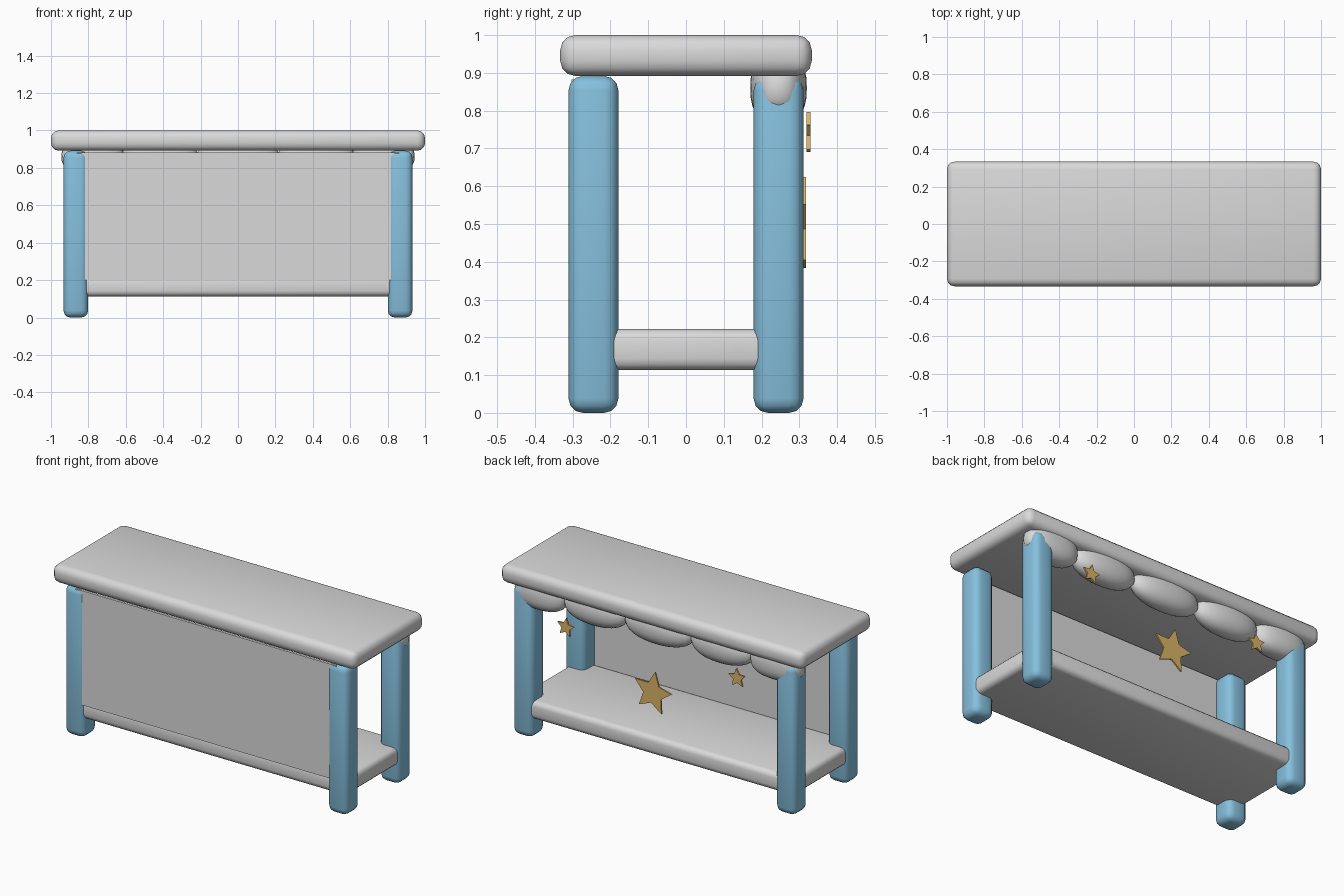
import bpy, bmesh, math

if "Cube" in bpy.data.objects:
    bpy.data.objects.remove(bpy.data.objects["Cube"])


def material(name, rgb):
    m = bpy.data.materials.new(name)
    m.diffuse_color = (*rgb, 1)
    m.use_nodes = True
    m.node_tree.nodes["Principled BSDF"].inputs["Base Color"].default_value = m.diffuse_color
    return m


GREY = material("pale grey", (0.7, 0.7, 0.7))
BLUE = material("sky blue", (0.24, 0.53, 0.73))
GOLD = material("gold", (0.70, 0.46, 0.13))


def finish(name, bm, mat, angle=40):
    bmesh.ops.recalc_face_normals(bm, faces=bm.faces)
    me = bpy.data.meshes.new(name)
    bm.to_mesh(me)
    bm.free()
    me.materials.append(mat)
    for p in me.polygons:
        p.use_smooth = True
    me.set_sharp_from_angle(angle=math.radians(angle))
    ob = bpy.data.objects.new(name, me)
    bpy.context.collection.objects.link(ob)
    return ob


def box(name, lo, hi, mat, bevel=0.0, segments=3):
    bm = bmesh.new()
    bmesh.ops.create_cube(bm, size=1)
    for v in bm.verts:
        v.co = [(a + b) / 2 + c * (b - a) for a, b, c in zip(lo, hi, v.co)]
    if bevel:
        bmesh.ops.bevel(bm, geom=bm.edges[:], offset=bevel, segments=segments,
                        profile=0.5, affect='EDGES')
    return finish(name, bm, mat)


def blob(name, centre, radii, mat, power):
    # sphere squared off slightly towards a rounded box
    bm = bmesh.new()
    bmesh.ops.create_uvsphere(bm, u_segments=24, v_segments=14, radius=1)
    for v in bm.verts:
        v.co = [c + r * math.copysign(abs(k) ** power, k)
                for c, r, k in zip(centre, radii, v.co)]
    return finish(name, bm, mat)


def star(name, x, z, radius, y0, y1, tilt, mat):
    bm = bmesh.new()
    ring = []
    for i in range(10):
        r = radius if i % 2 == 0 else radius * 0.48
        a = math.radians(90 + 36 * i - tilt)
        ring.append(bm.verts.new((x + r * math.cos(a), y0, z + r * math.sin(a))))
    face = bm.faces.new(ring)
    out = bmesh.ops.extrude_face_region(bm, geom=[face])
    for v in out["geom"]:
        if isinstance(v, bmesh.types.BMVert):
            v.co.y = y1
    return finish(name, bm, mat, 20)


# counter top, lower shelf and front panel
box("counter_top", (-1, -0.333, 0.892), (1, 0.333, 1), GREY, 0.04)
box("lower_shelf", (-0.92, -0.297, 0.113), (0.92, 0.297, 0.222), GREY, 0.03)
box("front_panel", (-0.86, -0.303, 0.2), (0.86, -0.288, 0.882), GREY)

# four legs
for sx, side in ((-1, "left"), (1, "right")):
    for sy, end in ((-1, "front"), (1, "back")):
        cx, cy = sx * 0.867, sy * 0.245
        box(f"{end}_{side}_leg", (cx - 0.066, cy - 0.066, 0),
            (cx + 0.066, cy + 0.066, 0.892), BLUE, 0.038)

# scalloped valance under the back edge
for i, (x, rx) in enumerate(((-0.777, 0.168), (-0.418, 0.205), (0, 0.222),
                             (0.418, 0.205), (0.777, 0.168))):
    blob(f"valance_scallop_{i + 1}", (x, 0.245, 0.86), (rx, 0.075, 0.095), GREY,
         0.8 if abs(x) > 0.6 else 0.9)

# star ornaments on the back
star("large_star", 0, 0.497, 0.128, 0.308, 0.317, -8, GOLD)
star("small_star_right", 0.565, 0.74, 0.057, 0.319, 0.329, -5, GOLD)
star("small_star_left", -0.565, 0.74, 0.057, 0.319, 0.329, 5, GOLD)
